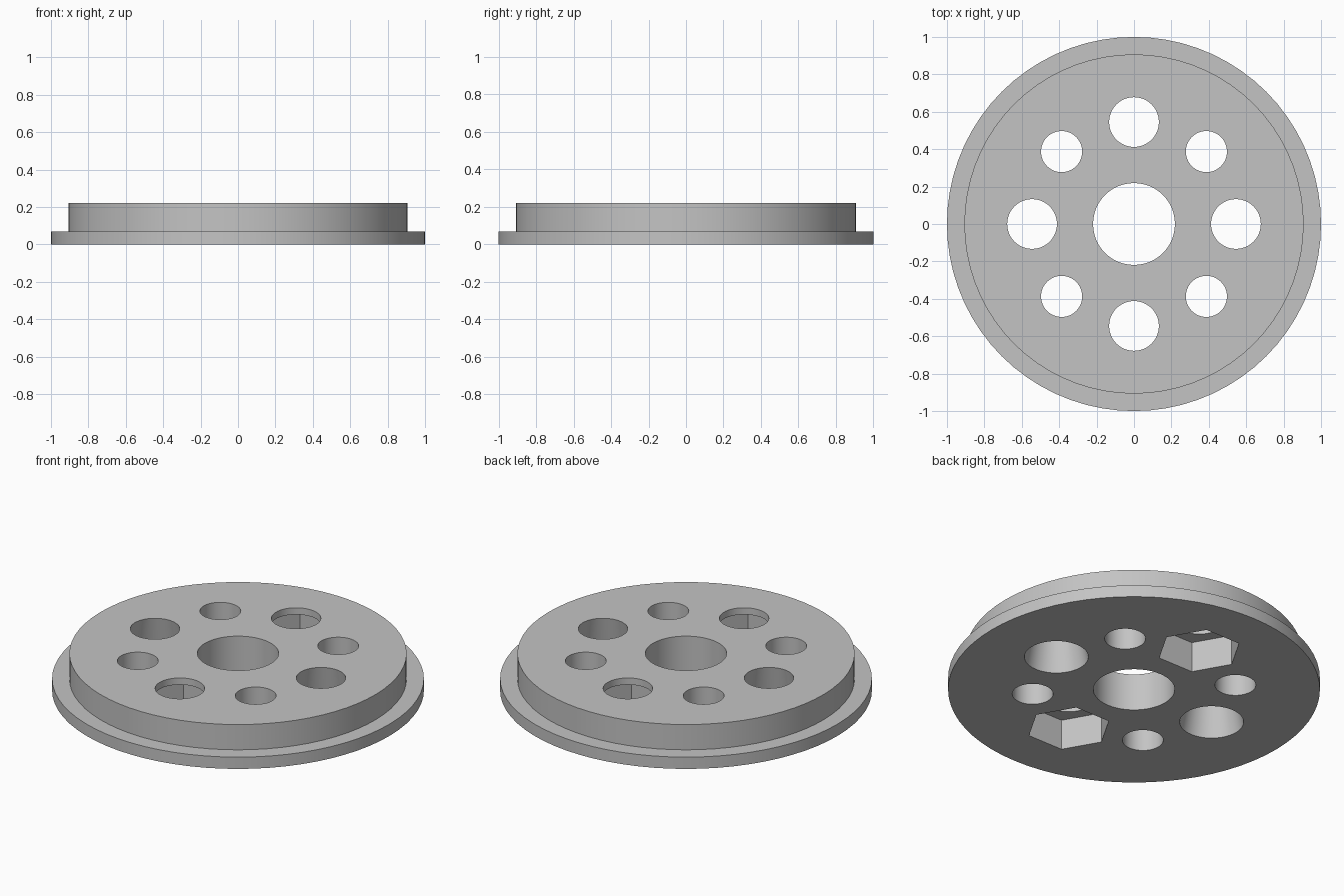
import bpy, bmesh
from math import cos, sin, pi, radians

if "Cube" in bpy.data.objects:
    bpy.data.objects.remove(bpy.data.objects["Cube"], do_unlink=True)

HEIGHT = 0.22

grey = bpy.data.materials.new("plain grey")
grey.use_nodes = True
grey.diffuse_color = (0.55, 0.55, 0.55, 1)
grey.node_tree.nodes["Principled BSDF"].inputs["Base Color"].default_value = grey.diffuse_color


def lathe(name, profile, sides, x=0, y=0):
    """Closed solid from (radius, z) rings, listed bottom to top."""
    bm = bmesh.new()
    rings = []
    for r, z in profile:
        rings.append([bm.verts.new((x + r * cos(2 * pi * i / sides),
                                    y + r * sin(2 * pi * i / sides), z))
                      for i in range(sides)])
    for low, high in zip(rings, rings[1:]):
        for i in range(sides):
            j = (i + 1) % sides
            bm.faces.new((low[i], low[j], high[j], high[i]))
    bm.faces.new(rings[0][::-1])
    bm.faces.new(rings[-1])
    mesh = bpy.data.meshes.new(name)
    bm.to_mesh(mesh)
    bm.free()
    mesh.materials.append(grey)
    obj = bpy.data.objects.new(name, mesh)
    bpy.context.collection.objects.link(obj)
    return obj


# Flanged disc
disc = lathe("flanged_disc", [(1, 0), (1, 0.07), (0.907, 0.07), (0.907, HEIGHT)], 72)


def hole(radius, x=0, y=0, low_radius=None, sides=48, bottom=-0.1, top=HEIGHT + 0.1):
    """Cut a straight hole, or a tapered one reaching low_radius at the base."""
    slope = ((low_radius or radius) - radius) / HEIGHT
    profile = [(radius + slope * (HEIGHT - z), z) for z in (bottom, top)]
    cutter = lathe("hole_cutter", profile, sides, x, y)
    cutter.hide_render = True
    mod = disc.modifiers.new("hole", 'BOOLEAN')
    mod.operation = 'DIFFERENCE'
    mod.solver = 'EXACT'
    mod.object = cutter
    bpy.context.view_layer.objects.active = disc
    bpy.ops.object.modifier_apply(modifier=mod.name)
    bpy.data.objects.remove(cutter, do_unlink=True)


# Centre bore
hole(0.219)

for s in (-1, 1):
    # Tapered holes left and right
    hole(0.133, x=s * 0.545, low_radius=0.172)
    # Round holes with hexagonal pockets underneath, front and back
    hole(0.133, y=s * 0.545)
    hole(0.228, y=s * 0.545, sides=6, top=0.18)
    # Small diagonal holes
    for t in (-1, 1):
        hole(0.11, x=s * 0.387, y=t * 0.387)

# Smooth round walls, crisp rims
bpy.ops.object.select_all(action='DESELECT')
disc.select_set(True)
bpy.context.view_layer.objects.active = disc
bpy.ops.object.shade_smooth_by_angle(angle=radians(30))
